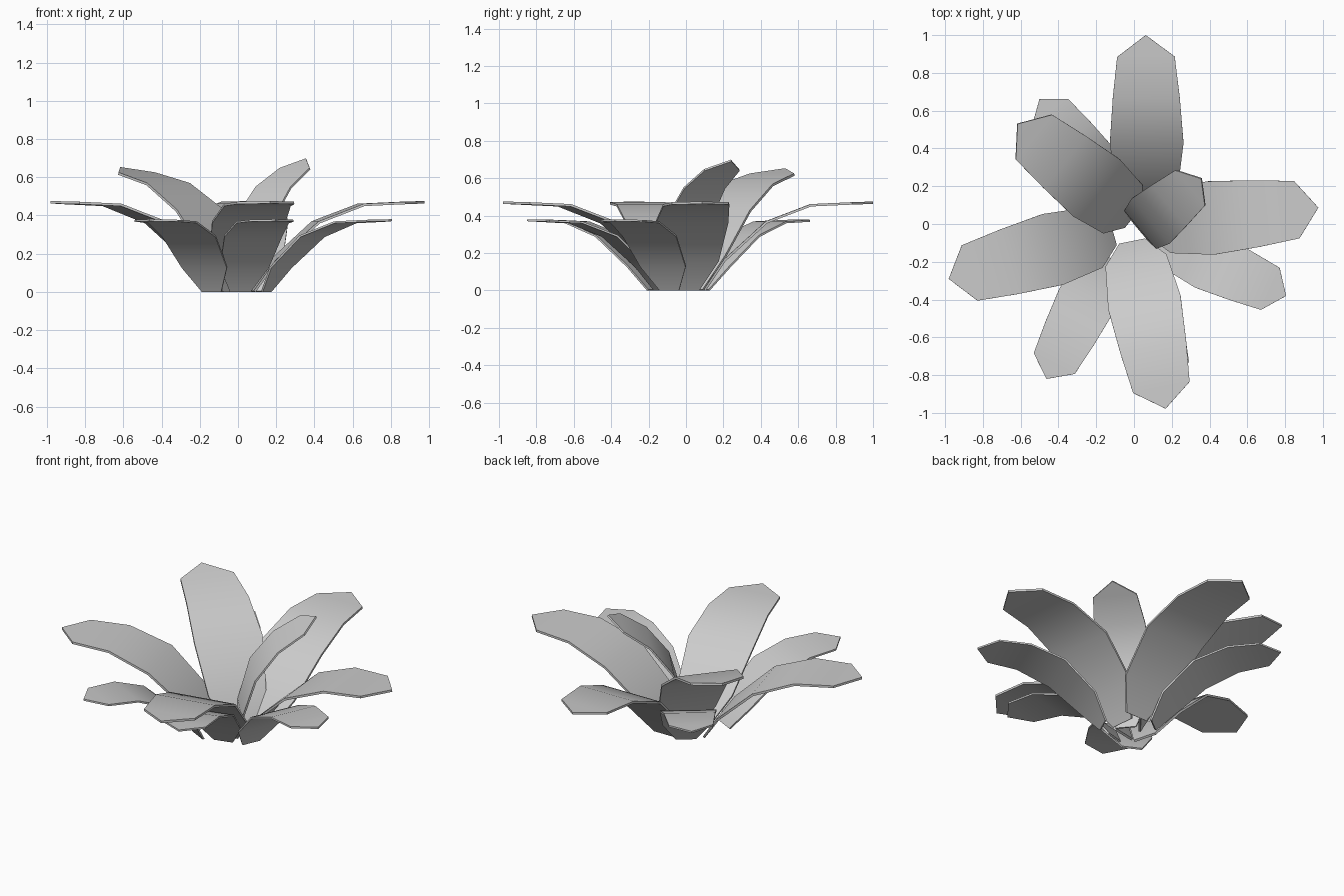
import bpy, bmesh
from math import radians, cos, sin

if "Cube" in bpy.data.objects:
    bpy.data.objects.remove(bpy.data.objects["Cube"])

# Leaf profile stations: distance out, height, width
STATIONS = [(0.0, 0.006, 0.14), (0.105, 0.165, 0.33), (0.33, 0.37, 0.39),
            (0.57, 0.462, 0.355), (0.79, 0.472, 0.305)]
TIP = (0.905, 0.476)


def leaf(name, base, heading, scale=1.0, tilt=0.0):
    """One arching leaf blade, tilted up about its base and turned to heading."""
    t, h = radians(tilt), radians(heading)

    def place(l, z, w):
        r = scale * (l * cos(t) - z * sin(t))
        up = scale * (l * sin(t) + z * cos(t))
        w *= scale
        return (base[0] + r * cos(h) - w * sin(h),
                base[1] + r * sin(h) + w * cos(h), up)

    bm = bmesh.new()
    rows = [[bm.verts.new(place(l, z, s * w / 2)) for s in (-1, 1)]
            for l, z, w in STATIONS]
    for a, b in zip(rows, rows[1:]):
        bm.faces.new((a[0], b[0], b[1], a[1]))
    tip = bm.verts.new(place(*TIP, 0))
    bm.faces.new((rows[-1][0], tip, rows[-1][1]))
    me = bpy.data.meshes.new(name)
    bm.to_mesh(me)
    bm.free()
    ob = bpy.data.objects.new(name, me)
    bpy.context.collection.objects.link(ob)
    # Thin blade
    mod = ob.modifiers.new("thickness", 'SOLIDIFY')
    mod.thickness = 0.013 * scale
    mod.offset = -1
    bpy.ops.object.select_all(action='DESELECT')
    ob.select_set(True)
    bpy.context.view_layer.objects.active = ob
    bpy.ops.object.modifier_apply(modifier=mod.name)
    bpy.ops.object.shade_smooth_by_angle(angle=radians(35))


# Large spreading leaves
for i, (b, a) in enumerate([((0.07, 0.095), 90.5), ((0.075, 0.0), 5.5),
                            ((-0.01, -0.09), -78.7), ((-0.11, -0.044), 195.8)]):
    leaf(f"large_leaf_{i + 1}", b, a)

# Small lower leaves
for i, (b, a) in enumerate([((0.144, -0.086), -24), ((0.01, -0.15), -75),
                            ((-0.135, -0.175), -117), ((-0.06, 0.086), 127.5)]):
    leaf(f"small_leaf_{i + 1}", b, a, 0.8)

# Upright inner leaves
leaf("inner_leaf_large", (-0.005, 0.035), 141, 1.0, 12)
leaf("inner_leaf_small", (0.03, -0.033), 40, 0.8, 31)
